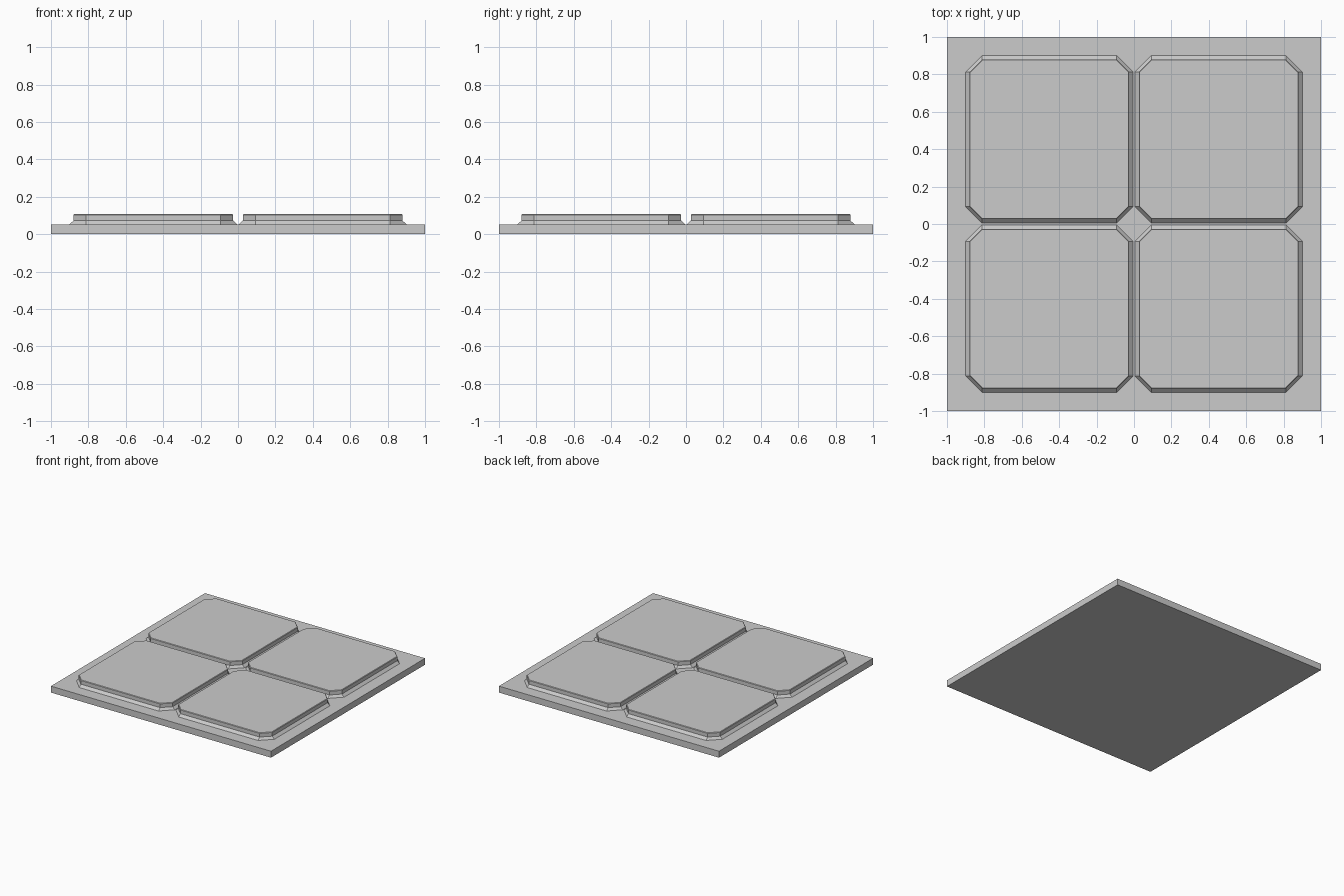
import bpy, bmesh

if "Cube" in bpy.data.objects:
    bpy.data.objects.remove(bpy.data.objects["Cube"])

BASE_TOP = 0.053
CORNER = 0.36          # where each straight pad side ends, from the pad centre
PAD_CENTRE = 0.4525


def finish(name, bm):
    bmesh.ops.recalc_face_normals(bm, faces=bm.faces)
    mesh = bpy.data.meshes.new(name)
    bm.to_mesh(mesh)
    bm.free()
    obj = bpy.data.objects.new(name, mesh)
    bpy.context.collection.objects.link(obj)
    return obj


# Square base plate
bm = bmesh.new()
bmesh.ops.create_cube(bm, size=1)
bmesh.ops.scale(bm, vec=(2, 2, BASE_TOP), verts=bm.verts)
bmesh.ops.translate(bm, vec=(0, 0, BASE_TOP / 2), verts=bm.verts)
finish("base_plate", bm)


def octagon(bm, half, corner, z, cx, cy):
    pts = [(half, -corner), (half, corner), (corner, half), (-corner, half),
           (-half, corner), (-half, -corner), (-corner, -half), (corner, -half)]
    return [bm.verts.new((cx + x, cy + y, z)) for x, y in pts]


def pad(name, cx, cy):
    # Cross-section: flared foot, straight wall, thin bevelled rim
    profile = [(0.4475, CORNER, BASE_TOP), (0.427, CORNER, 0.073),
               (0.427, CORNER, 0.103), (0.423, CORNER - 0.002, 0.107)]
    bm = bmesh.new()
    rings = [octagon(bm, h, c, z, cx, cy) for h, c, z in profile]
    for lower, upper in zip(rings, rings[1:]):
        for i in range(8):
            j = (i + 1) % 8
            bm.faces.new((lower[i], lower[j], upper[j], upper[i]))
    bm.faces.new(rings[0])
    bm.faces.new(rings[-1])
    finish(name, bm)


# Four raised paving pads
for sx, side in ((-1, "left"), (1, "right")):
    for sy, end in ((-1, "front"), (1, "back")):
        pad(f"pad_{end}_{side}", sx * PAD_CENTRE, sy * PAD_CENTRE)
